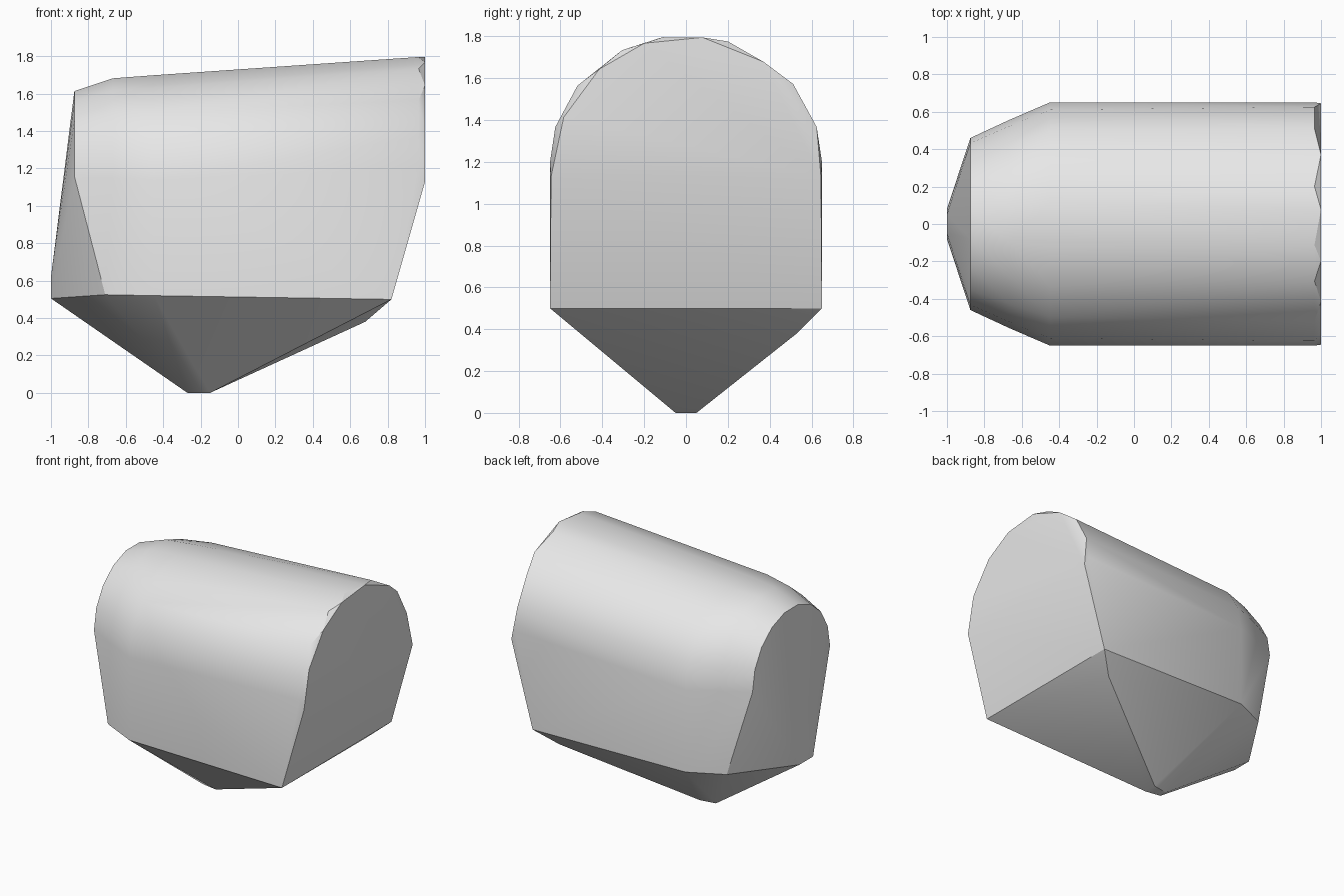
import bpy
import bmesh
from math import sin, cos, radians

default_cube = bpy.data.objects.get("Cube")
if default_cube:
    bpy.data.objects.remove(default_cube, do_unlink=True)

# One flat grey material
grey = bpy.data.materials.new("light_grey")
grey.use_nodes = True
grey.diffuse_color = (0.8, 0.8, 0.8, 1)
grey.node_tree.nodes["Principled BSDF"].inputs["Base Color"].default_value = grey.diffuse_color


def arch(x, half_width, spring, rise, angles):
    """Points of an elliptical arch in the plane at x."""
    return [(x, half_width * cos(radians(a)), spring + rise * sin(radians(a)))
            for a in angles]


def both_sides(points):
    """Mirror points across the centre plane."""
    return [(x, s * y, z) for x, y, z in points for s in (-1, 1)]


points = []

# Vaulted body: staggered rings at the wide end, a tapering narrow end
points += arch(0.965, 0.65, 1.2, 0.605, (0, 16, 38, 72, 100, 118, 143, 164, 180))
points += arch(1.0, 0.645, 1.13, 0.67, (0, 55, 83, 108, 130, 155, 180))
points += arch(-0.45, 0.65, 1.14, 0.567, range(0, 181, 20))
points += arch(-0.67, 0.555, 1.15, 0.54, range(0, 181, 20))
points += arch(-0.875, 0.46, 1.16, 0.46, range(0, 181, 20))

# Lower rim of the walls and the projecting nose
rim = [(0.82, 0.65, 0.5), (-0.45, 0.65, 0.52), (-0.71, 0.53, 0.525),
       (-1.0, 0.08, 0.505), (-1.0, 0.05, 0.62)]
points += both_sides(rim)

# Blunt tip underneath, and the bulge on one lower edge
tip = [(-0.27, 0.03, 0.0), (-0.15, 0.05, 0.0)]
points += both_sides(tip)
points.append((0.68, 0.53, 0.38))

# Wrap the construction points in one convex shell
bm = bmesh.new()
for p in points:
    bm.verts.new(p)
hull = bmesh.ops.convex_hull(bm, input=bm.verts[:])
unused = {g for g in hull["geom_interior"] + hull["geom_unused"]
          if isinstance(g, bmesh.types.BMVert)}
bmesh.ops.delete(bm, geom=list(unused), context='VERTS')
bmesh.ops.dissolve_limit(bm, angle_limit=radians(1), verts=bm.verts[:], edges=bm.edges[:])
bmesh.ops.recalc_face_normals(bm, faces=bm.faces[:])

mesh = bpy.data.meshes.new("vaulted_block")
bm.to_mesh(mesh)
bm.free()
mesh.materials.append(grey)
block = bpy.data.objects.new("vaulted_block", mesh)
bpy.context.collection.objects.link(block)

# Smooth vault, crisp rim
bpy.ops.object.select_all(action='DESELECT')
block.select_set(True)
bpy.context.view_layer.objects.active = block
bpy.ops.object.shade_smooth_by_angle(angle=radians(30))
